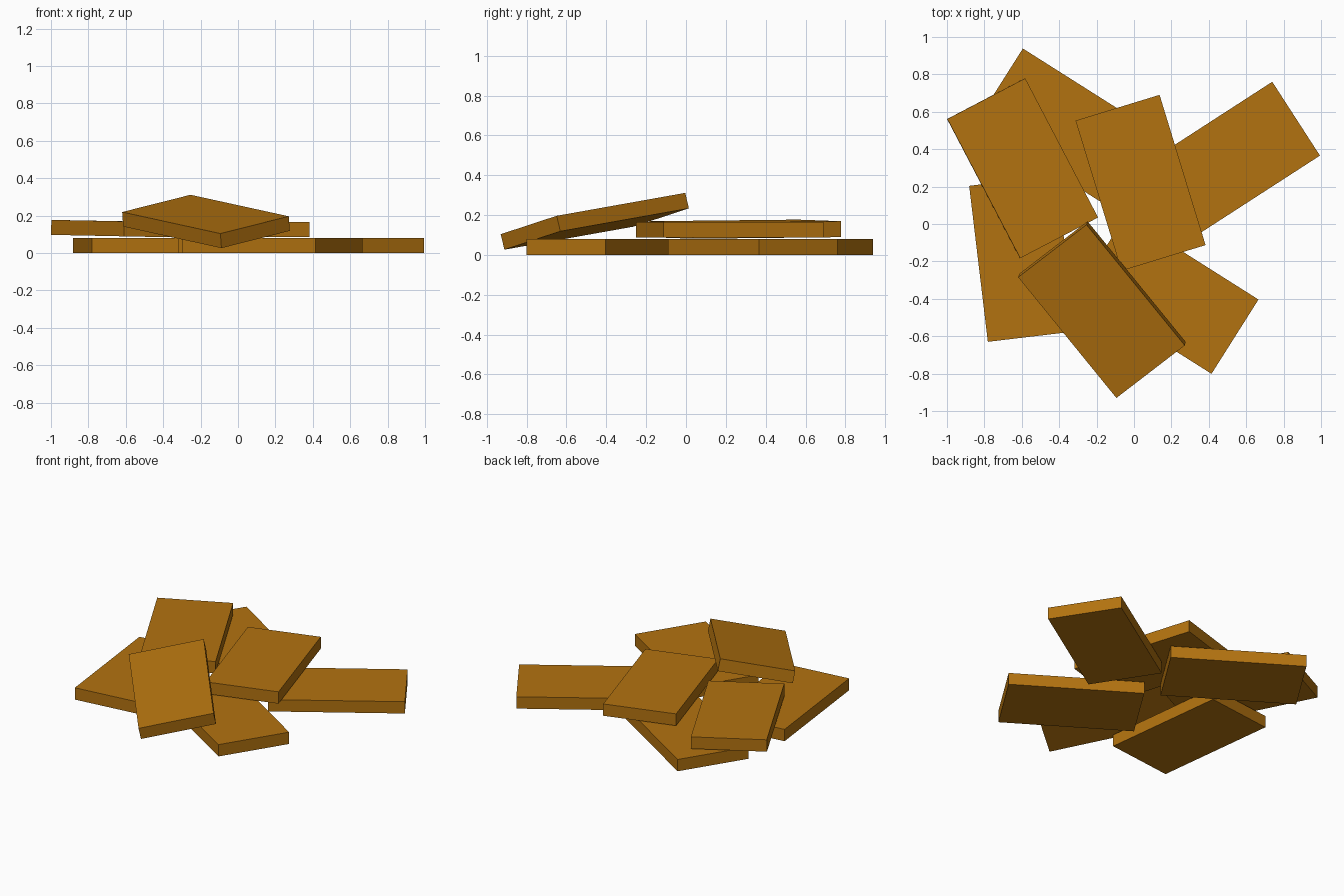
import bpy
from mathutils import Vector, Matrix

if "Cube" in bpy.data.objects:
    bpy.data.objects.remove(bpy.data.objects["Cube"])

LENGTH, WIDTH, THICK = 0.84, 0.47, 0.08

wood = bpy.data.materials.new("warm brown")
wood.diffuse_color = (0.45, 0.17, 0.005, 1)
wood.use_nodes = True
wood.node_tree.nodes["Principled BSDF"].inputs["Base Color"].default_value = wood.diffuse_color


def slab(name, top_centre, along, across):
    """Slab placed by the centre of its top face and two edge directions."""
    u = Vector(along).normalized()
    v = Vector(across)
    v = (v - u * v.dot(u)).normalized()
    n = u.cross(v)
    if n.z < 0:
        v, n = -v, -n
    rot = Matrix((u, v, n)).transposed().to_4x4()
    centre = Vector(top_centre) - n * THICK / 2
    bpy.ops.mesh.primitive_cube_add(size=1)
    ob = bpy.context.object
    ob.name = name
    ob.data.transform(Matrix.Translation(centre) @ rot
                      @ Matrix.Diagonal((LENGTH, WIDTH, THICK, 1)))
    ob.data.materials.append(wood)


# Bottom layer, lying flat
for name, x, y, dx, dy in (
        ("ground_slab_right", 0.514, 0.335, 0.840, 0.543),
        ("ground_slab_back", -0.365, 0.515, 0.845, -0.535),
        ("ground_slab_front", 0.185, -0.378, 0.846, -0.535),
        ("ground_slab_left", -0.598, -0.185, -0.10, 0.835)):
    slab(name, (x, y, THICK), (dx, dy, 0), (-dy, dx, 0))

# Upper layer, resting on the others
slab("upper_slab_centre", (0.035, 0.22, 0.166), (0.245, -0.80, 0), (0.455, 0.14, 0))
slab("upper_slab_left", (-0.595, 0.298, 0.169), (0.39, -0.745, -0.008), (0.42, 0.22, -0.008))
slab("leaning_slab", (-0.174, -0.467, 0.2075), (0.525, -0.645, -0.115), (0.37, 0.27, 0.09))
